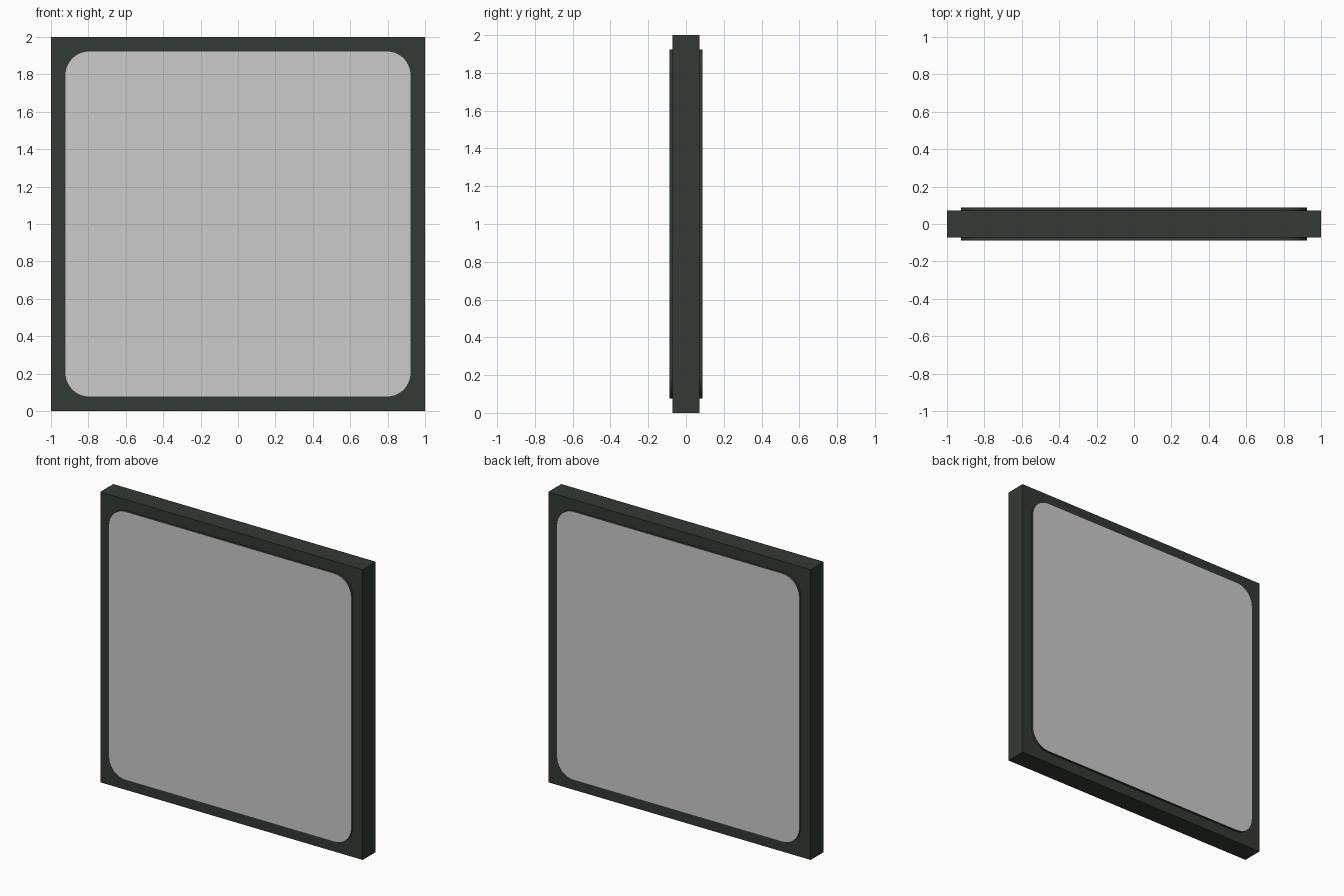
import bpy, bmesh
from math import sin, cos, pi

if "Cube" in bpy.data.objects:
    bpy.data.objects.remove(bpy.data.objects["Cube"])

HALF, DEPTH = 1.0, 0.071          # outer frame half width and half thickness
PANE, LIP, RADIUS = 0.925, 0.087, 0.13
SEG = 10                          # segments per rounded corner
CORNERS = [(1, 1), (-1, 1), (-1, -1), (1, -1)]

dark = bpy.data.materials.new("dark_green")
dark.diffuse_color = (0.032, 0.042, 0.033, 1)
dark.use_nodes = True
dark.node_tree.nodes["Principled BSDF"].inputs["Base Color"].default_value = dark.diffuse_color


def rounded_outline():
    """Rounded square in x, z, grouped by corner."""
    groups = []
    for i, (sx, sz) in enumerate(CORNERS):
        arc = [(i + k / SEG) * pi / 2 for k in range(SEG + 1)]
        groups.append([(sx * (PANE - RADIUS) + RADIUS * cos(a),
                        sz * (PANE - RADIUS) + RADIUS * sin(a)) for a in arc])
    return groups


def finish(name, bm, material=None):
    bmesh.ops.recalc_face_normals(bm, faces=bm.faces)
    mesh = bpy.data.meshes.new(name)
    bm.to_mesh(mesh)
    bm.free()
    obj = bpy.data.objects.new(name, mesh)
    bpy.context.collection.objects.link(obj)
    if material:
        mesh.materials.append(material)
    return obj


# Frame: square border with a raised rounded lip on both faces
bm = bmesh.new()
rims = []
for side in (-1, 1):
    outer = [bm.verts.new((sx * HALF, side * DEPTH, sz * HALF + 1)) for sx, sz in CORNERS]
    rims.append(outer)
    base, top = [[[bm.verts.new((x, side * y, z + 1)) for x, z in g]
                  for g in rounded_outline()] for y in (DEPTH, LIP)]
    for i in range(4):
        j = (i + 1) % 4
        for k in range(SEG):
            bm.faces.new((outer[i], base[i][k], base[i][k + 1]))
        bm.faces.new((outer[i], base[i][-1], base[j][0], outer[j]))
    low, high = sum(base, []), sum(top, [])
    for k in range(len(low)):
        n = (k + 1) % len(low)
        bm.faces.new((low[k], low[n], high[n], high[k]))
for i in range(4):
    j = (i + 1) % 4
    bm.faces.new((rims[0][i], rims[0][j], rims[1][j], rims[1][i]))
frame = finish("frame", bm, dark)
bpy.context.view_layer.objects.active = frame
frame.select_set(True)
bpy.ops.object.shade_smooth_by_angle(angle=pi / 6)

# Front and back panes, flush with the lips
for name, side in (("front_pane", -1), ("back_pane", 1)):
    bm = bmesh.new()
    face = bm.faces.new([bm.verts.new((x, side * LIP, z + 1))
                         for x, z in sum(rounded_outline(), [])])
    face.normal_update()
    if face.normal.y * side < 0:
        face.normal_flip()
    mesh = bpy.data.meshes.new(name)
    bm.to_mesh(mesh)
    bm.free()
    bpy.context.collection.objects.link(bpy.data.objects.new(name, mesh))
